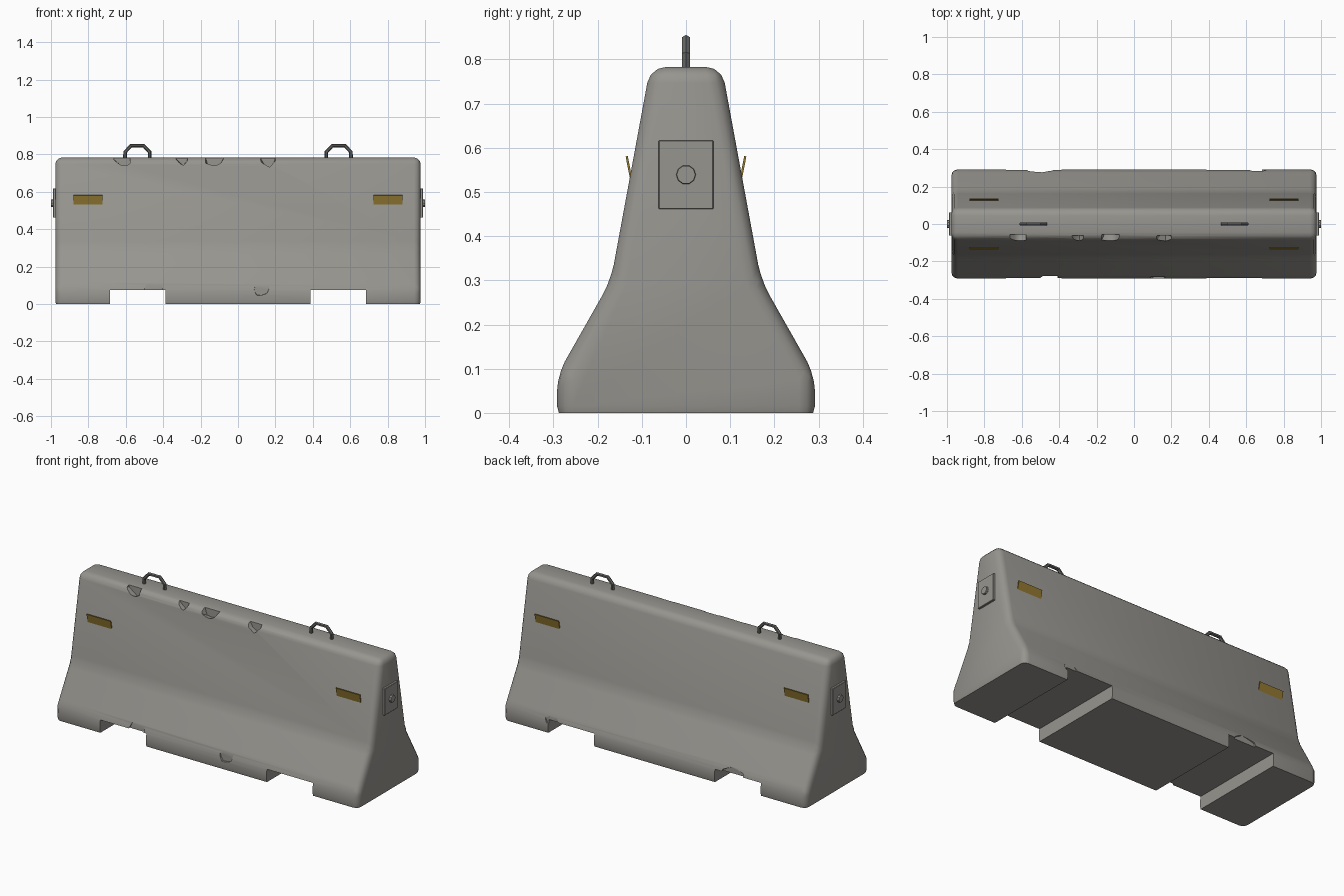
import bpy, bmesh, math, random
from mathutils import Matrix, Vector

if "Cube" in bpy.data.objects:
    bpy.data.objects.remove(bpy.data.objects["Cube"], do_unlink=True)
random.seed(4)


def material(name, rgb):
    m = bpy.data.materials.new(name)
    m.use_nodes = True
    m.diffuse_color = (*rgb, 1)
    m.node_tree.nodes["Principled BSDF"].inputs["Base Color"].default_value = (*rgb, 1)
    return m


concrete = material("concrete grey", (0.31, 0.30, 0.275))
steel = material("dark steel", (0.13, 0.13, 0.125))
amber = material("amber reflector", (0.29, 0.19, 0.03))


def make(name, bm, mat):
    bmesh.ops.recalc_face_normals(bm, faces=bm.faces)
    mesh = bpy.data.meshes.new(name)
    bm.to_mesh(mesh)
    bm.free()
    mesh.materials.append(mat)
    ob = bpy.data.objects.new(name, mesh)
    bpy.context.collection.objects.link(ob)
    return ob


def box(name, size, loc, mat, rot=0, bevel=0):
    bm = bmesh.new()
    bmesh.ops.create_cube(bm, size=1, matrix=Matrix.Diagonal((*size, 1)))
    if bevel:
        bmesh.ops.bevel(bm, geom=bm.edges[:], offset=bevel, segments=1, affect="EDGES")
    bm.transform(Matrix.Translation(loc) @ Matrix.Rotation(rot, 4, "X"))
    return make(name, bm, mat)


def activate(ob):
    bpy.ops.object.select_all(action="DESELECT")
    ob.select_set(True)
    bpy.context.view_layer.objects.active = ob


def cut(ob, cutter):
    cutter.hide_render = True
    activate(ob)
    mod = ob.modifiers.new("cut", "BOOLEAN")
    mod.operation, mod.solver, mod.object = "DIFFERENCE", "EXACT", cutter
    bpy.ops.object.modifier_apply(modifier=mod.name)
    bpy.data.objects.remove(cutter, do_unlink=True)


# Barrier body: mirrored profile extruded lengthwise, rounded, sliced flat at the ground
half = [(0.292, -0.02), (0.292, 0.085), (0.17, 0.3), (0.081, 0.783)]
profile = half + [(-y, z) for y, z in reversed(half)]
bm = bmesh.new()
face = bm.faces.new([bm.verts.new((-0.977, y, z)) for y, z in profile])
ext = bmesh.ops.extrude_face_region(bm, geom=[face])
bmesh.ops.translate(bm, vec=(1.954, 0, 0),
                    verts=[v for v in ext["geom"] if isinstance(v, bmesh.types.BMVert)])
bmesh.ops.recalc_face_normals(bm, faces=bm.faces)
bmesh.ops.bevel(bm, geom=bm.edges[:], offset=0.036, segments=3, profile=0.5, affect="EDGES")
low = bmesh.ops.bisect_plane(bm, geom=bm.verts[:] + bm.edges[:] + bm.faces[:],
                             plane_co=(0, 0, 0), plane_no=(0, 0, -1), clear_outer=True)
bmesh.ops.edgeloop_fill(bm, edges=[e for e in low["geom_cut"] if isinstance(e, bmesh.types.BMEdge)])
body = make("barrier_body", bm, concrete)

# Forklift slots
for side in (-1, 1):
    cut(body, box("slot_cutter", (0.297, 1, 0.15), (side * 0.537, 0, 0), concrete))

# Chipped edges: centre and half size of each broken-off lump
chips = [((-0.62, -0.085, 0.785), (0.06, 0.04, 0.055)),
         ((-0.3, -0.085, 0.785), (0.045, 0.035, 0.045)),
         ((-0.13, -0.085, 0.785), (0.065, 0.04, 0.06)),
         ((0.16, -0.085, 0.785), (0.055, 0.035, 0.06)),
         ((-0.45, -0.295, 0.085), (0.06, 0.025, 0.04)),
         ((0.125, -0.3, 0.075), (0.055, 0.025, 0.04)),
         ((-0.5, 0.3, 0.08), (0.08, 0.035, 0.045)),
         ((0.66, 0.3, 0.08), (0.05, 0.025, 0.04))]
for loc, size in chips:
    bm = bmesh.new()
    for i in range(9):
        a = math.tau * i / 9
        for y, r in ((-1, 0.7), (1, 0.75)):
            k = r * random.uniform(0.85, 1.4)
            bm.verts.new((loc[0] + size[0] * k * math.cos(a), loc[1] + size[1] * y * 0.7,
                          loc[2] + size[2] * k * math.sin(a)))
    hull = bmesh.ops.convex_hull(bm, input=bm.verts[:])
    bmesh.ops.delete(bm, geom=list({v for v in hull["geom_interior"]}), context="VERTS")
    cut(body, make("chip_cutter", bm, concrete))

activate(body)
bpy.ops.object.shade_smooth_by_angle(angle=math.radians(32))

# Parts repeated at both ends
for side, label in ((-1, "right"), (1, "left")):
    # Lifting loop: six-sided rod along a bent path
    path = [(-0.066, 0.76), (-0.066, 0.812), (-0.034, 0.846),
            (0.034, 0.846), (0.066, 0.812), (0.066, 0.76)]
    curve = bpy.data.curves.new("loop", "CURVE")
    curve.dimensions = "3D"
    curve.bevel_depth, curve.bevel_resolution, curve.use_fill_caps = 0.01, 1, True
    spline = curve.splines.new("POLY")
    spline.points.add(len(path) - 1)
    for p, (x, z) in zip(spline.points, path):
        p.co = (side * 0.538 + x, 0, z, 1)
    curve.materials.append(steel)
    loop = bpy.data.objects.new(label + "_lifting_loop", curve)
    bpy.context.collection.objects.link(loop)
    activate(loop)
    bpy.ops.object.convert(target="MESH")
    bpy.ops.object.shade_smooth_by_angle(angle=math.radians(30))

    # End plate with a round bolt head
    box(label + "_end_plate", (0.03, 0.125, 0.156), (side * 0.974, 0, 0.539), concrete, bevel=0.002)
    bm = bmesh.new()
    bmesh.ops.create_cone(bm, cap_ends=True, segments=10, radius1=0.024, radius2=0.021, depth=0.03,
                          matrix=Matrix.Translation((side * 0.985, 0, 0.539))
                          @ Matrix.Rotation(side * math.pi / 2, 4, "Y"))
    make(label + "_bolt", bm, concrete)

    # Reflectors leaning out from the sloped faces
    for face_dir, where in ((-1, "front"), (1, "back")):
        box(f"{where}_{label}_reflector", (0.155, 0.005, 0.055),
            (side * 0.803, face_dir * 0.129, 0.554), amber, rot=-face_dir * math.radians(11))
